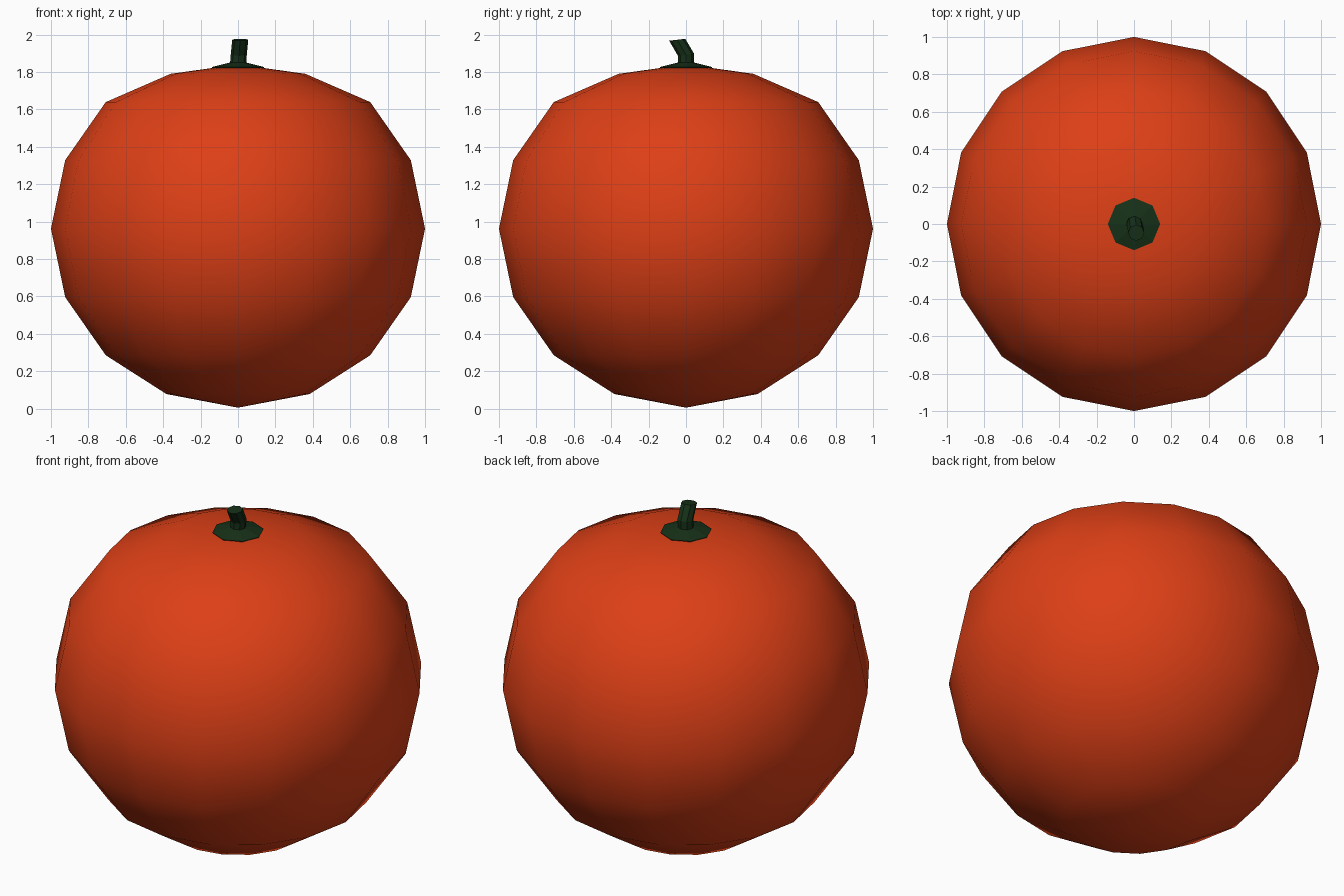
import bpy, math

if "Cube" in bpy.data.objects:
    bpy.data.objects.remove(bpy.data.objects["Cube"])


def material(name, rgb):
    m = bpy.data.materials.new(name)
    m.diffuse_color = (*rgb, 1)
    m.use_nodes = True
    m.node_tree.nodes["Principled BSDF"].inputs["Base Color"].default_value = m.diffuse_color
    return m


def loft(name, rings, sides, mat, start_pole=None, end_pole=None):
    """Skin a stack of round rings (x, y, z, radius, tilt) and close both ends."""
    verts, faces = [], []
    for x, y, z, r, tilt in rings:
        for i in range(sides):
            a = 2 * math.pi * i / sides
            verts.append((x + r * math.cos(a), y + r * math.sin(a),
                          z + tilt * math.sin(a)))
    for k in range(len(rings) - 1):
        for i in range(sides):
            j = (i + 1) % sides
            faces.append((k * sides + i, k * sides + j,
                          (k + 1) * sides + j, (k + 1) * sides + i))
    last = (len(rings) - 1) * sides
    for pole, base, flip in ((start_pole, 0, True), (end_pole, last, False)):
        if pole is None:
            ring = tuple(range(base, base + sides))
            faces.append(ring[::-1] if flip else ring)
            continue
        verts.append(pole)
        p = len(verts) - 1
        for i in range(sides):
            a, b = base + i, base + (i + 1) % sides
            faces.append((b, a, p) if flip else (a, b, p))
    me = bpy.data.meshes.new(name)
    me.from_pydata(verts, [], faces)
    me.materials.append(mat)
    ob = bpy.data.objects.new(name, me)
    bpy.context.collection.objects.link(ob)
    return ob


orange = material("orange_skin", (0.72, 0.05, 0.008))
green = material("dark_green", (0.008, 0.03, 0.009))

# Fruit body: 16-sided sphere, slightly squashed, flattened at the top
cz, h = 0.962, 0.957
rings = []
for k in range(1, 7):
    a = math.pi * k / 8
    rings.append((0, 0, cz - h * math.cos(a), math.sin(a), 0))
rings.append((0, 0, 1.79, 0.36, 0))
rings.append((0, 0, 1.822, 0.13, 0))
body = loft("fruit_body", rings, 16, orange, (0, 0, cz - h), (0, 0, 1.82))
body.data.polygons.foreach_set("use_smooth", [True] * len(body.data.polygons))

# Leafy cap and bent stem
loft("stem_cap", [(0, 0, 1.818, 0.135, 0), (0, 0, 1.826, 0.14, 0),
                  (0, 0, 1.85, 0.045, 0)], 8, green)
loft("stem", [(0, 0, 1.835, 0.043, 0), (0.004, 0, 1.892, 0.043, 0.006),
              (0.012, -0.047, 1.972, 0.043, 0.005)], 8, green)
